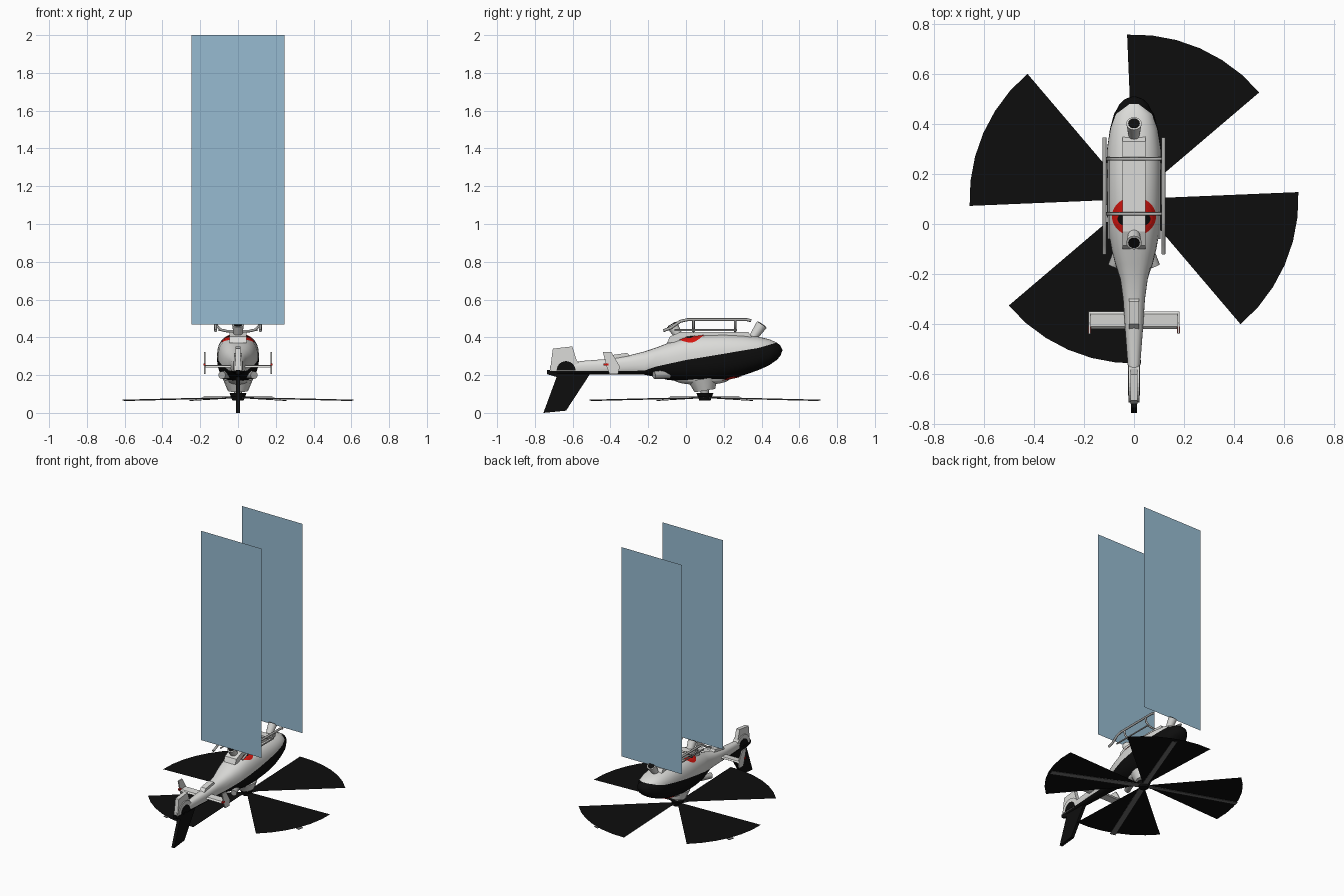
import bpy, bmesh, math
from mathutils import Vector

if "Cube" in bpy.data.objects:
    bpy.data.objects.remove(bpy.data.objects["Cube"])

def mat(name, r, g, b):
    m = bpy.data.materials.new(name)
    m.diffuse_color = (r, g, b, 1)
    m.use_nodes = True
    m.node_tree.nodes["Principled BSDF"].inputs["Base Color"].default_value = m.diffuse_color
    return m

WHITE = mat("hull white", .71, .71, .69)
BLACK = mat("gloss black", .004, .004, .004)
RED = mat("red", .70, .008, .005)
METAL = mat("metal grey", .42, .42, .41)
BLADE = mat("blade grey", .16, .16, .16)
BLUE = mat("pale blue", .31, .50, .64)

def make(name, verts, faces, mats, idx=None, smooth=None):
    me = bpy.data.meshes.new(name)
    me.from_pydata(verts, [], faces)
    for m in mats:
        me.materials.append(m)
    if idx:
        for p, i in zip(me.polygons, idx):
            p.material_index = i
    bm = bmesh.new()
    bm.from_mesh(me)
    bmesh.ops.recalc_face_normals(bm, faces=bm.faces)
    bm.to_mesh(me)
    bm.free()
    ob = bpy.data.objects.new(name, me)
    bpy.context.collection.objects.link(ob)
    if smooth:
        bpy.ops.object.select_all(action='DESELECT')
        ob.select_set(True)
        bpy.context.view_layer.objects.active = ob
        bpy.ops.object.shade_smooth_by_angle(angle=math.radians(smooth))
    return ob

def slab(name, prof, x, half, m):
    """Side profile of (y, z) points, thickened along x."""
    n = len(prof)
    v = [(x + s * half, y, z) for s in (-1, 1) for y, z in prof]
    f = [list(range(n)), list(range(n, 2 * n))]
    f += [[i, (i + 1) % n, n + (i + 1) % n, n + i] for i in range(n)]
    return make(name, v, f, [m])

def rod(name, a, b, r1, r2, m, n=16):
    """Tapered cylinder from a to b."""
    a, b = Vector(a), Vector(b)
    q = (b - a).to_track_quat('Z', 'Y')
    v = []
    for p, r in ((a, r1), (b, r2)):
        v += [p + q @ Vector((r * math.cos(t), r * math.sin(t), 0))
              for t in (2 * math.pi * i / n for i in range(n))]
    f = [list(range(n)), list(range(n, 2 * n))]
    f += [[i, (i + 1) % n, n + (i + 1) % n, n + i] for i in range(n)]
    return make(name, v, f, [m], smooth=40)

def tube(name, pts, r, m):
    cu = bpy.data.curves.new(name, 'CURVE')
    cu.dimensions = '3D'
    cu.bevel_depth, cu.bevel_resolution, cu.use_fill_caps = r, 2, True
    sp = cu.splines.new('POLY')
    sp.points.add(len(pts) - 1)
    for p, c in zip(sp.points, pts):
        p.co = (*c, 1)
    cu.materials.append(m)
    ob = bpy.data.objects.new(name, cu)
    bpy.context.collection.objects.link(ob)
    bpy.ops.object.select_all(action='DESELECT')
    ob.select_set(True)
    bpy.context.view_layer.objects.active = ob
    bpy.ops.object.convert(target='MESH')

# Fuselage stations: y, upper z, lower z, half width, colour split z
ST = [(-.72, .245, .205, .012, .222), (-.66, .26, .205, .018, .222), (-.55, .275, .205, .026, .222),
      (-.42, .285, .203, .036, .222), (-.30, .305, .203, .044, .222), (-.22, .325, .202, .055, .224),
      (-.16, .345, .19, .075, .245), (-.10, .368, .175, .09, .258), (0, .402, .166, .106, .28),
      (.1, .415, .165, .11, .296), (.2, .418, .175, .111, .313), (.3, .412, .198, .108, .33),
      (.38, .404, .225, .096, .343), (.44, .39, .252, .08, .36), (.48, .373, .28, .058, .372),
      (.5, .356, .302, .036, .36), (.51, .336, .33, .006, .336)]
E = .8

def station(y):
    for a, b in zip(ST, ST[1:]):
        if y <= b[0]:
            t = (y - a[0]) / (b[0] - a[0])
            return [p + (q - p) * t for p, q in zip(a, b)]
    return list(ST[-1])

def spow(v, e):
    return math.copysign(abs(v) ** e, v)

# Fuselage: loft whose edge loops follow the black/white split
N = 16
verts, faces, idx = [], [], []
for y, top, bot, w, s in ST:
    c, h = (top + bot) / 2, (top - bot) / 2
    t = max(-.97, min(.985, (s - c) / h))
    a = math.asin(spow(t, 1 / E))
    angs = [a + (math.pi - 2 * a) * i / N for i in range(N)]
    angs += [math.pi - a + (math.pi + 2 * a) * i / N for i in range(N)]
    verts += [(w * spow(math.cos(g), E), y, c + h * spow(math.sin(g), E)) for g in angs]
M = 2 * N
for k in range(len(ST) - 1):
    for i in range(M):
        j = (i + 1) % M
        faces.append([k * M + i, k * M + j, (k + 1) * M + j, (k + 1) * M + i])
        idx.append(1 if i >= N or ST[k][0] >= .48 else 0)
faces += [list(range(M)), list(range((len(ST) - 1) * M, len(ST) * M))]
idx += [0, 1]
make("fuselage", verts, faces, [WHITE, BLACK], idx, 50)

def decal(name, cy, rx, ry, side, lift, m, inner=0):
    """Elliptical plate laid on the upper or lower hull surface."""
    R, S = 6, 40
    v, f = [], []
    for k in range(R + 1):
        u = inner + (1 - inner) * k / R
        for i in range(S):
            g = 2 * math.pi * i / S
            x, y = rx * u * math.cos(g), cy + ry * u * math.sin(g)
            _, top, bot, w, _ = station(y)
            q = max(0, 1 - min(1, abs(x) / w) ** (2 / E)) ** (E / 2)
            v.append((x, y, (top + bot) / 2 + side * ((top - bot) / 2 * q + lift)))
    for k in range(R):
        for i in range(S):
            j = (i + 1) % S
            f.append([k * S + i, k * S + j, (k + 1) * S + j, (k + 1) * S + i])
    make(name, v, f, [m])

decal("belly_red_ring", .03, .088, .078, 1, .004, RED, .1)
decal("belly_black_disc", .02, .066, .035, 1, .007, BLACK, .02)
decal("roof_red_panel", .24, .06, .06, -1, .005, RED, .02)

# Belly plate and lamps
slab("belly_plate", [(-.1, .37), (-.085, .405), (-.03, .428), (.33, .428), (.35, .40)], 0, .046, WHITE)
for label, a, b in (("rear", (0, -.035, .40), (0, -.075, .468)), ("nose", (0, .355, .40), (0, .402, .468))):
    d = (Vector(b) - Vector(a)).normalized()
    rod(label + "_lamp", a, b, .022, .031, WHITE)
    rod(label + "_lamp_lens", Vector(b) - d * .002, Vector(b) + d * .003, .023, .023, BLACK)

# Tall light sheets standing over the lamps
for label, y in (("rear", -.08), ("nose", .395)):
    make(label + "_light_sheet", [(-.245, y, .467), (.245, y, .467), (.245, y, 2), (-.245, y, 2)],
         [[0, 1, 2, 3]], [BLUE])

# Landing skids with curved cross braces
for s, side in ((-1, "left"), (1, "right")):
    x = s * .118
    tube(side + "_skid", [(x, -.12, .435), (x, -.08, .45), (x, -.03, .485), (x, .01, .494),
                          (x, .32, .494), (x, .345, .488)], .008, METAL)
    tube(side + "_step", [(s * .10, -.06, .438), (s * .10, .27, .438)], .005, METAL)
    for y in (.04, .26):
        tube(side + "_brace", [(x, y, .494), (s * .112, y, .46), (s * .09, y, .44),
                               (s * .06, y, .433), (0, y, .432)], .007, METAL)

# Exhausts on the roof side
for s, side in ((-1, "left"), (1, "right")):
    rod(side + "_exhaust", (s * .05, -.09, .205), (s * .085, -.17, .20), .024, .02, METAL)

# Roof cowling and rotor mast
cowl = [(0, .08, .14)]
bm = bmesh.new()
bmesh.ops.create_uvsphere(bm, u_segments=24, v_segments=12, radius=1)
for v in bm.verts:
    v.co = (v.co.x * .062, .08 + v.co.y * .15, .18 + v.co.z * .032)
cv = [tuple(v.co) for v in bm.verts]
cf = [[v.index for v in f.verts] for f in bm.faces]
bm.free()
make("roof_cowling", cv, cf, [WHITE], smooth=50)
rod("mast_fairing", (0, .09, .18), (0, .1, .118), .08, .055, WHITE, 12)
rod("mast", (0, .1, .13), (0, .1, .075), .022, .022, METAL)
rod("rotor_hub", (0, .1, .105), (0, .1, .066), .045, .03, BLACK, 12)

# Rotor: four drooping blades, each under a thin black blur sector
for k in range(4):
    a0 = math.radians(40.4 + 90 * k)
    arc = [a0 + math.radians(52) * i / 6 for i in range(7)]
    make("rotor_blur", [(0, .1, .086)] + [(.658 * math.cos(g), .1 + .658 * math.sin(g), .084) for g in arc],
         [list(range(8))], [BLACK])
    g = math.radians(68.5 + 90 * k)
    u, n = Vector((math.cos(g), math.sin(g), 0)), Vector((-math.sin(g), math.cos(g), 0))
    v = []
    for r, z in ((.03, .083), (.65, .069)):
        for o, dz in ((-.019, -.006), (.019, -.002), (.019, .001), (-.019, -.002)):
            v.append(Vector((0, .1, z + dz)) + u * r + n * o)
    make("rotor_blade", v, [[0, 1, 2, 3], [4, 5, 6, 7]] +
         [[i, (i + 1) % 4, 4 + (i + 1) % 4, 4 + i] for i in range(4)], [BLADE])

# Tail: black main fin, white fin tip, tail fan housing
slab("tail_fin", [(-.735, .226), (-.735, .205), (-.685, .19), (-.755, 0), (-.635, .012),
                  (-.51, .203), (-.51, .226)], 0, .011, BLACK)
slab("tail_fin_tip", [(-.72, .224), (-.705, .34), (-.602, .352), (-.575, .265), (-.56, .224)], 0, .014, WHITE)
def half_disc(r):
    return [(-.635 + r * math.cos(t), .224 + r * math.sin(t)) for t in (math.pi * i / 14 for i in range(15))]
slab("tail_fan_housing", half_disc(.078), 0, .021, WHITE)
slab("tail_fan", half_disc(.05), 0, .0235, BLACK)

# Boom block, horizontal stabiliser and end plates
slab("boom_block", [(-.43, .27), (-.40, .305), (-.31, .318), (-.29, .29)], 0, .02, WHITE)
slab("stabiliser", [(-.42, .24), (-.41, .25), (-.36, .254), (-.35, .247), (-.36, .24)], 0, .178, WHITE)
for s, side in ((-1, "left"), (1, "right")):
    slab(side + "_end_plate", [(-.44, .322), (-.395, .322), (-.35, .245), (-.36, .205), (-.405, .205), (-.42, .245)],
         s * .177, .004, WHITE)
    slab(side + "_tail_light", [(-.436, .25), (-.436, .262), (-.41, .262), (-.41, .25)], s * .177, .006, RED)
